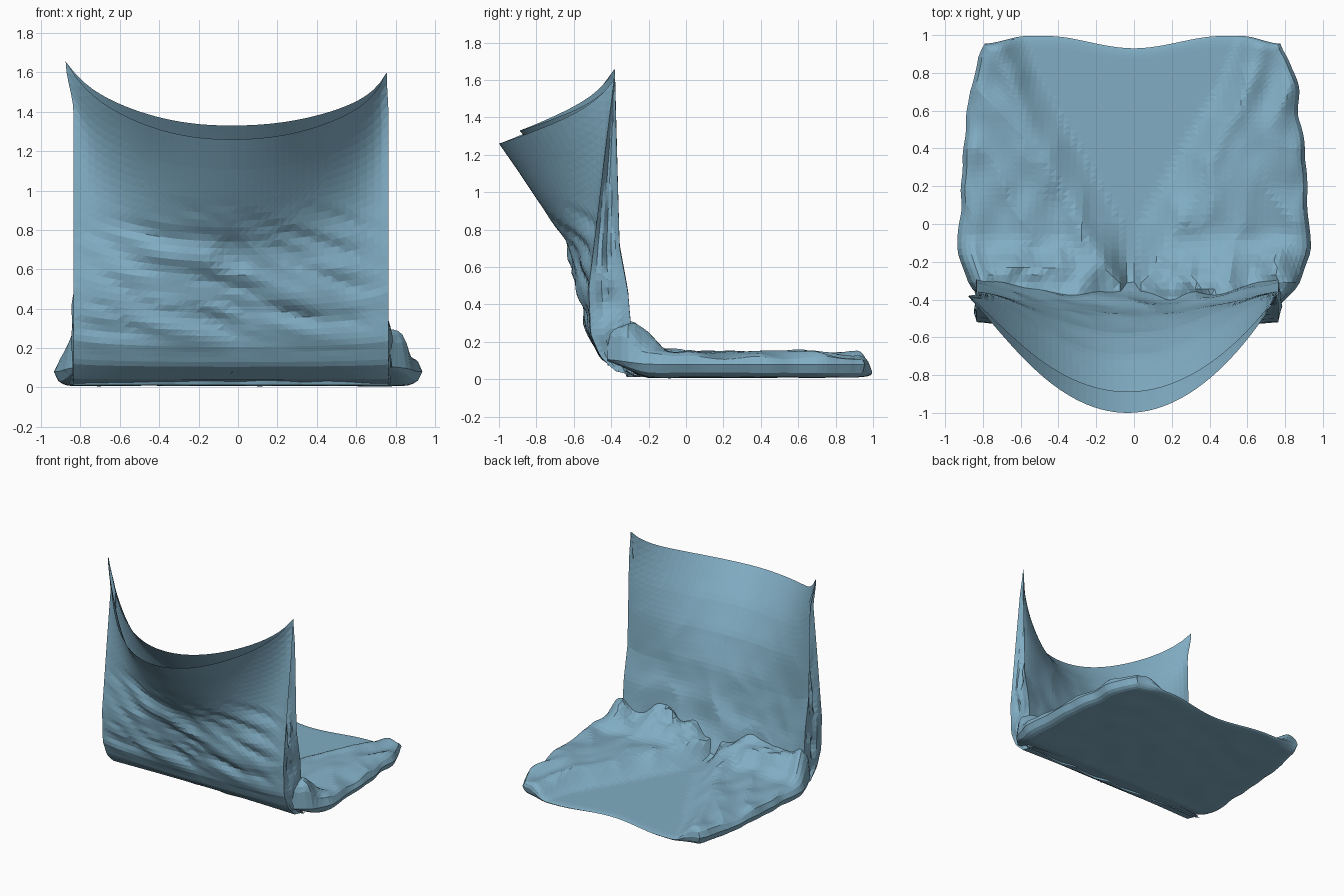
import bpy, bmesh, math
from mathutils import Vector, noise

if "Cube" in bpy.data.objects:
    bpy.data.objects.remove(bpy.data.objects["Cube"])

cloth = bpy.data.materials.new("blue_cloth")
cloth.diffuse_color = (0.22, 0.42, 0.55, 1)
cloth.use_nodes = True
cloth.node_tree.nodes["Principled BSDF"].inputs["Base Color"].default_value = cloth.diffuse_color


def curve(points, t):
    """Piecewise-linear lookup in a short list of (t, value)."""
    for (a, va), (b, vb) in zip(points, points[1:]):
        if t <= b:
            k = max(0.0, (t - a) / (b - a))
            return va + (vb - va) * k
    return points[-1][1]


def smooth(a, b, t):
    k = min(1.0, max(0.0, (t - a) / (b - a)))
    return k * k * (3 - 2 * k)


def wrinkle(a, b, seed):
    """Ridged fold pattern, roughly -1..1."""
    n = noise.noise(Vector((a, b, seed)))
    m = noise.noise(Vector((a * 2.1, b * 2.1, seed + 7)))
    return (0.5 - 2.2 * abs(n)) * 0.7 + m * 0.5


def surface(name, grids):
    """Join point grids into one flat shaded mesh."""
    bm = bmesh.new()
    for grid in grids:
        rows = [[bm.verts.new(p) for p in row] for row in grid]
        for r0, r1 in zip(rows, rows[1:]):
            for i in range(len(r0) - 1):
                bm.faces.new((r0[i], r0[i + 1], r1[i + 1], r1[i]))
    bmesh.ops.remove_doubles(bm, verts=bm.verts, dist=0.0005)
    bmesh.ops.recalc_face_normals(bm, faces=bm.faces)
    bmesh.ops.triangulate(bm, faces=bm.faces)
    me = bpy.data.meshes.new(name)
    bm.to_mesh(me)
    bm.free()
    me.materials.append(cloth)
    ob = bpy.data.objects.new(name, me)
    bpy.context.collection.objects.link(ob)
    return ob


# Profiles of the upright pouch: height -> y, at the middle and the side edges
FRONT_MID = [(0, -0.2), (0.03, -0.36), (0.1, -0.46), (0.2, -0.51), (0.4, -0.56),
             (0.6, -0.61), (0.75, -0.665), (0.9, -0.76), (1.1, -0.89), (1.26, -1.0)]
FRONT_EDGE = [(0, -0.25), (0.03, -0.38), (0.1, -0.46), (0.2, -0.51), (0.4, -0.52),
              (0.8, -0.46), (1.26, -0.385)]
BACK_MID = [(0, -0.3), (0.15, -0.36), (0.35, -0.42), (0.65, -0.49), (0.9, -0.58),
            (1.1, -0.70), (1.33, -0.89)]
BACK_EDGE = [(0, -0.28), (0.2, -0.29), (0.4, -0.31), (0.6, -0.355), (1.33, -0.38)]
CX, HALF, NU, NV = -0.035, 0.80, 44, 40


def rim(u, mid):
    tip = 1.655 if u < 0 else 1.6
    a = abs(u)
    return mid + (tip - mid) * (0.72 * a ** 2.2 + 0.28 * a ** 12)


def panel_point(u, v, front):
    mid = 1.26 if front else 1.33
    h = v * mid
    ym = curve(FRONT_MID if front else BACK_MID, h)
    ye = curve(FRONT_EDGE if front else BACK_EDGE, h)
    # the sag narrows below the rim
    bell = (1 - u * u) ** (1 + 0.8 * math.sin(math.pi * v) * smooth(0.35, 0.65, v))
    y = ye + (ym - ye) * bell
    # corners stretch upward only in the upper part
    z = 0.012 + h + (rim(u, mid) - mid - 0.012) * v ** 1.3
    x = CX + HALF * u
    x += (-0.01 if u > 0 else -0.04) * abs(u) ** 8 * smooth(0.85, 1, v)
    calm = 1 - abs(u) ** 6
    if front:
        amp = smooth(0.12, 0.35, z) * (1 - smooth(0.75, 1.0, z))
        y += 0.035 * amp * calm * wrinkle(x * 1.8, z * 6 + x * 1.6, 3.0)
        # round dent in the middle
        d = math.hypot(x + 0.03, z - 0.67)
        y += 0.02 * (1 - smooth(0.04, 0.13, d))
    else:
        amp = 0.3 + 0.7 * (1 - smooth(0.3, 0.8, z))
        y += 0.03 * amp * calm * (1 - v ** 4) * wrinkle(x * 3, z * 3, 9.0)
    return Vector((x, y, max(0.003, z)))


# Upright pouch: front and back sheets, joined by side gussets folded inward
us = [-1 + 2 * i / NU for i in range(NU + 1)]
vs = [(j / NV) ** 1.25 for j in range(NV + 1)]
front = [[panel_point(u, v, True) for u in us] for v in vs]
back = [[panel_point(u, v, False) for u in us] for v in vs]
gussets = []
for end, side in ((0, -1), (-1, 1)):
    grid = []
    for j, v in enumerate(vs):
        a, b = front[j][end], back[j][end]
        row = []
        for k in range(7):
            p = a.lerp(b, k / 6)
            inset = math.sin(math.pi * k / 6)
            p.x -= side * inset * 0.05 * smooth(0.2, 0.6, v) * (1 - v ** 6)
            p.x += side * 0.05 * inset * (1 - v) * noise.noise(Vector((k * 0.8, p.z * 6, side)))
            row.append(p)
        grid.append(row)
    gussets.append(grid)
surface("upright_pouch", [front, back] + gussets)

# Floor flap: flat sheet whose puffed sides leave a low triangle in the middle
WIDTH = [(-0.42, 0.78), (-0.33, 0.87), (-0.15, 0.935), (0.3, 0.91), (0.7, 0.87),
         (0.88, 0.82), (1.0, 0.76)]
INNER = [(-0.35, 0.0), (0.0, 0.02), (0.45, 0.28), (0.75, 0.45), (1.0, 0.55)]
OUTER = [(-0.35, 0.03), (-0.1, 0.21), (0.2, 0.38), (0.85, 0.69), (1.0, 0.72)]
NS, NT = 56, 48


def floor_point(s, t, top):
    a = abs(s)
    back_edge = 0.93 + 0.065 * smooth(0, 0.6, a) - 0.04 * smooth(0.75, 1, a)
    y = -0.42 + (back_edge + 0.42) * t
    edge = curve(WIDTH, y) + 0.02 * noise.noise(Vector((y * 6, s, 2)))
    x = s * edge
    # distance from the rim rounds the section off
    near = min(1.0, (1 - a) / 0.10, (1 - t) / 0.045)
    puff = math.sqrt(max(0.0, 1 - (1 - near) ** 2))
    ax = abs(x + 0.02)
    fold = smooth(curve(INNER, y), curve(OUTER, y) + 0.015, ax)
    # the underside turns up toward the pouch
    turn = 0.09 * (1 - smooth(-0.46, -0.18, y))
    rim_z = 0.03 + 0.05 * fold + 0.3 * turn
    if not top:
        low = 0.003 + turn + 0.014 * (1 - a) * smooth(0.5, 1, t)
        low += 0.006 * (1 + noise.noise(Vector((x * 5, y * 5, 4))))
        z = rim_z + (low - rim_z) * puff
    else:
        full = 0.04 + 0.095 * fold
        full += 0.035 * fold * wrinkle(x * 3.5, y * 2.5, 5.0)
        # raised crease where the side folds turn over
        full += 0.012 * math.exp(-((ax - curve(OUTER, y)) / 0.06) ** 2)
        # bunched cloth against the upright part, highest at the sides
        bunch = (1 - smooth(-0.36, -0.04, y)) * smooth(0.02, 0.35, ax)
        full += bunch * (0.10 + 0.05 * ax + 0.12 * wrinkle(x * 4, y * 4, 1.0))
        z = rim_z + (min(full, 0.4) - rim_z) * puff
    return Vector((x, y, max(0.0, z)))


ss = [math.sin(math.pi / 2 * (-1 + 2 * i / NS)) * 0.35 + 0.65 * (-1 + 2 * i / NS)
      for i in range(NS + 1)]
ts = [1 - (1 - j / NT) ** 1.3 for j in range(NT + 1)]
upper = [[floor_point(s, t, True) for s in ss] for t in ts]
lower = [[floor_point(s, t, False) for s in ss] for t in ts]
surface("floor_flap", [upper, lower])
